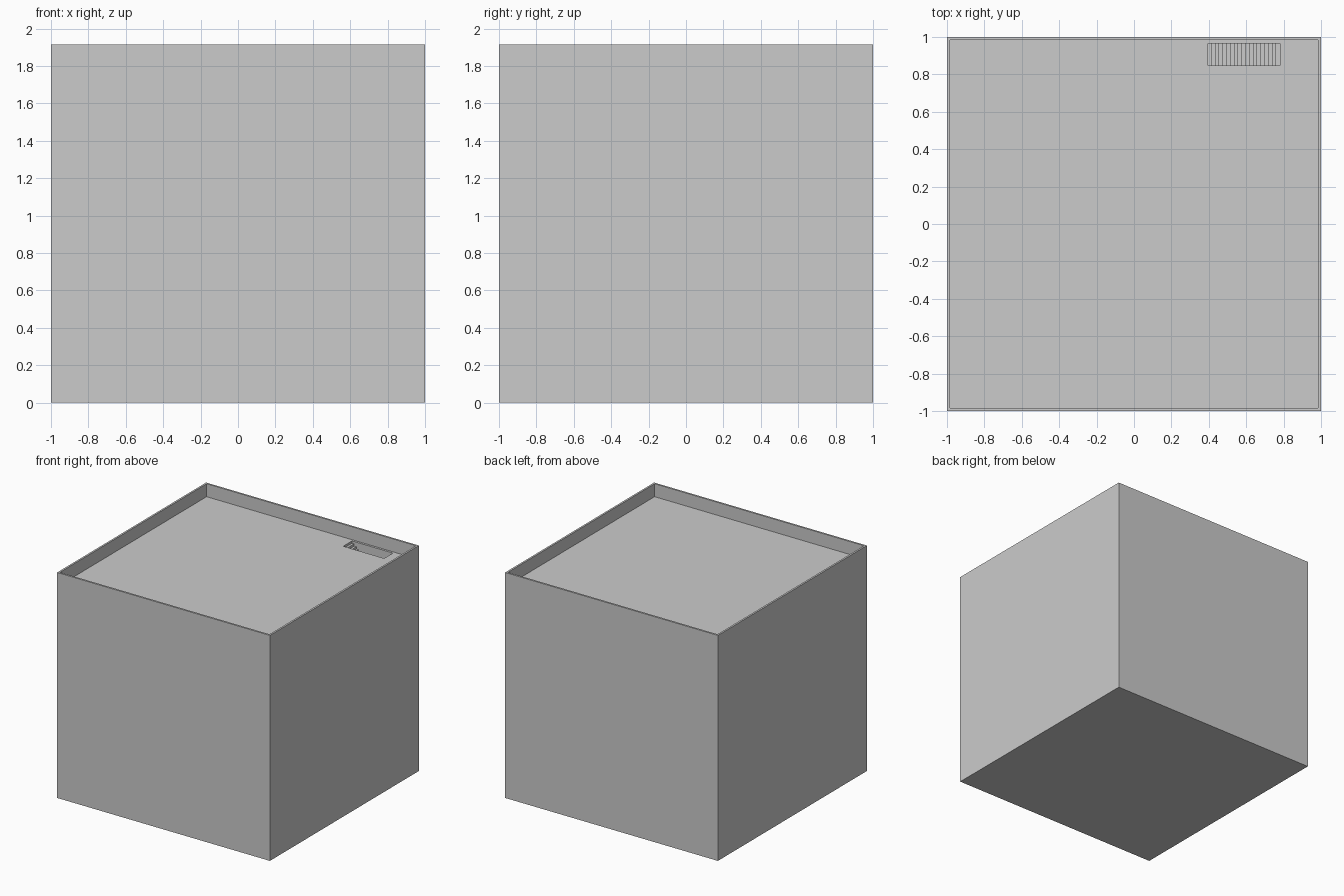
import bpy, bmesh

if "Cube" in bpy.data.objects:
    bpy.data.objects.remove(bpy.data.objects["Cube"])

H = 1.915            # top of the parapet
T = 0.016            # wall thickness
ROOF = H - 0.11      # roof deck level
SLAB = 0.08
X0, X1, Y0, Y1 = 0.395, 0.78, 0.848, 0.966   # stair opening
STEPS, DROP = 19, 0.385
LANDING = ROOF - DROP


def add_mesh(name, bm):
    bmesh.ops.recalc_face_normals(bm, faces=bm.faces)
    me = bpy.data.meshes.new(name)
    bm.to_mesh(me)
    bm.free()
    ob = bpy.data.objects.new(name, me)
    bpy.context.collection.objects.link(ob)
    return ob


def prism(name, outline, axis, depth):
    """Extrude a closed outline along an axis vector."""
    bm = bmesh.new()
    face = bm.faces.new([bm.verts.new(p) for p in outline])
    ext = bmesh.ops.extrude_face_region(bm, geom=[face], use_keep_orig=True)
    vs = [g for g in ext["geom"] if isinstance(g, bmesh.types.BMVert)]
    bmesh.ops.translate(bm, verts=vs, vec=[a * depth for a in axis])
    return add_mesh(name, bm)


def rect(x0, x1, y0, y1, z):
    return [(x0, y0, z), (x1, y0, z), (x1, y1, z), (x0, y1, z)]


def ring(name, outer, inner, z0, z1):
    """Rectangular slab or wall with a rectangular opening through it."""
    bm = bmesh.new()
    loops = [[bm.verts.new(p) for p in rect(*r, z)]
             for r, z in ((outer, z0), (outer, z1), (inner, z1), (inner, z0))]
    for k in range(4):
        a, b = loops[k], loops[(k + 1) % 4]
        for i in range(4):
            j = (i + 1) % 4
            bm.faces.new((a[i], a[j], b[j], b[i]))
    return add_mesh(name, bm)


I = 1 - T
inside = (-I, I, -I, I)

# Outer walls rising past the roof as a parapet
ring("outer_walls", (-1, 1, -1, 1), inside, 0, H)

# Ground floor and the storey the stair lands on
prism("ground_floor", rect(*inside, 0), (0, 0, 1), 0.03)
prism("upper_floor", rect(*inside, LANDING - 0.03), (0, 0, 1), 0.03)

# Roof deck with the stair opening
ring("roof_deck", inside, (X0, X1, Y0, Y1), ROOF - SLAB, ROOF)

# Stair descending toward +x
run, rise = (X1 - X0) / STEPS, DROP / (STEPS + 1)
profile = [(X0, Y0, LANDING)]
for i in range(STEPS):
    z = ROOF - (i + 1) * rise
    profile += [(X0 + i * run, Y0, z), (X0 + (i + 1) * run, Y0, z)]
profile.append((X1, Y0, LANDING))
prism("roof_stair", profile, (0, 1, 0), Y1 - Y0)
